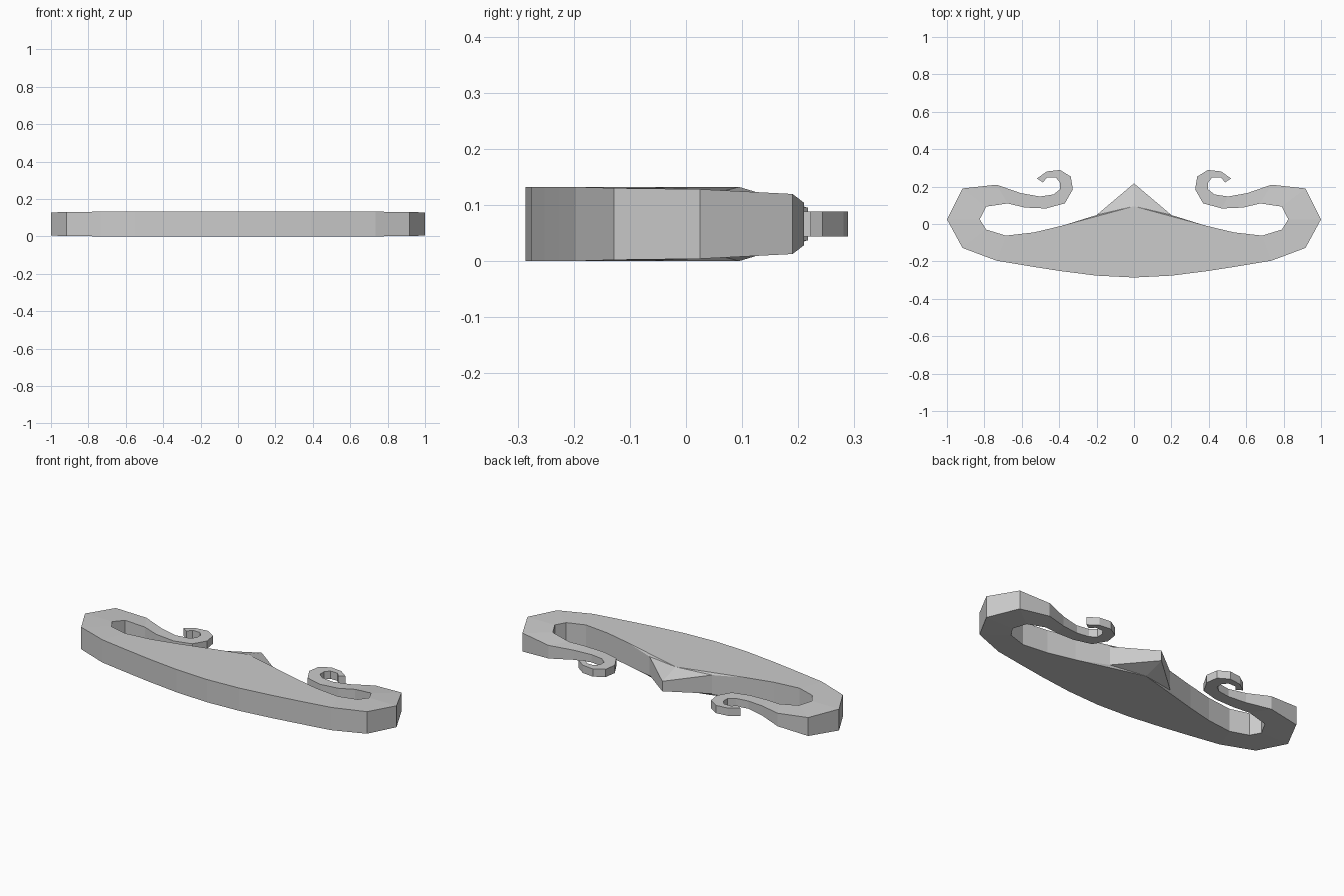
import bpy, bmesh

MID = 0.066  # mid height; the shape is symmetric above and below it

# Cross-sections along one half: outer edge (x, y), inner edge (x, y), half heights
SECTIONS = [
    (0.0, -0.286, 0.0, 0.217, 0.066, 0.029),
    (0.2, -0.276, 0.2, 0.048, 0.066, 0.054),
    (0.39, -0.252, 0.38, -0.008, 0.066, 0.066),
    (0.55, -0.227, 0.535, -0.045, 0.066, 0.066),
    (0.735, -0.196, 0.685, -0.062, 0.066, 0.066),
    (0.917, -0.128, 0.79, -0.03, 0.064, 0.064),
    (1.0, 0.025, 0.825, 0.025, 0.062, 0.062),
    (0.917, 0.19, 0.79, 0.093, 0.0535, 0.0535),
    (0.735, 0.21, 0.675, 0.11, 0.038, 0.038),
    (0.605, 0.165, 0.585, 0.088, 0.028, 0.028),
    (0.503, 0.147, 0.471, 0.083, 0.0225, 0.0225),
    (0.43, 0.158, 0.37, 0.11, 0.0225, 0.0225),
    (0.396, 0.185, 0.327, 0.185, 0.0225, 0.0225),
    (0.396, 0.222, 0.338, 0.254, 0.0225, 0.0225),
    (0.418, 0.249, 0.396, 0.289, 0.0225, 0.0225),
    (0.465, 0.249, 0.466, 0.281, 0.0225, 0.0225),
    (0.487, 0.222, 0.519, 0.243, 0.0225, 0.0225),
]

bm = bmesh.new()
rows = {}
for side in (1, -1):
    outer = [bm.verts.new((s[0], s[1], MID + side * s[4])) for s in SECTIONS]
    inner = [bm.verts.new((s[2], s[3], MID + side * s[5])) for s in SECTIONS]
    rows[side] = (outer, inner)
    # Flat centre with a bevelled peak
    ridge = bm.verts.new((0, 0.095, MID + side * 0.066))
    bm.faces.new((outer[0], outer[1], outer[2], inner[2], ridge))
    bm.faces.new((ridge, inner[2], inner[1]))
    bm.faces.new((ridge, inner[1], inner[0]))
    # Tapering arm and curl
    for i in range(2, len(SECTIONS) - 1):
        bm.faces.new((outer[i], outer[i + 1], inner[i + 1], inner[i]))

# Walls along both edges, and the end of the curl
for top, bottom in zip(rows[1], rows[-1]):
    for i in range(len(SECTIONS) - 1):
        bm.faces.new((top[i], top[i + 1], bottom[i + 1], bottom[i]))
bm.faces.new((rows[1][0][-1], rows[1][1][-1], rows[-1][1][-1], rows[-1][0][-1]))

# Mirror the half across the middle
geom = bm.verts[:] + bm.edges[:] + bm.faces[:]
bmesh.ops.mirror(bm, geom=geom, axis='X', merge_dist=0.0005)
bmesh.ops.recalc_face_normals(bm, faces=bm.faces[:])

mesh = bpy.data.meshes.new("curled_moustache")
bm.to_mesh(mesh)
bm.free()
grey = bpy.data.materials.new("light grey")
grey.diffuse_color = (0.6, 0.6, 0.6, 1)
mesh.materials.append(grey)
moustache = bpy.data.objects.new("curled_moustache", mesh)
bpy.context.collection.objects.link(moustache)
